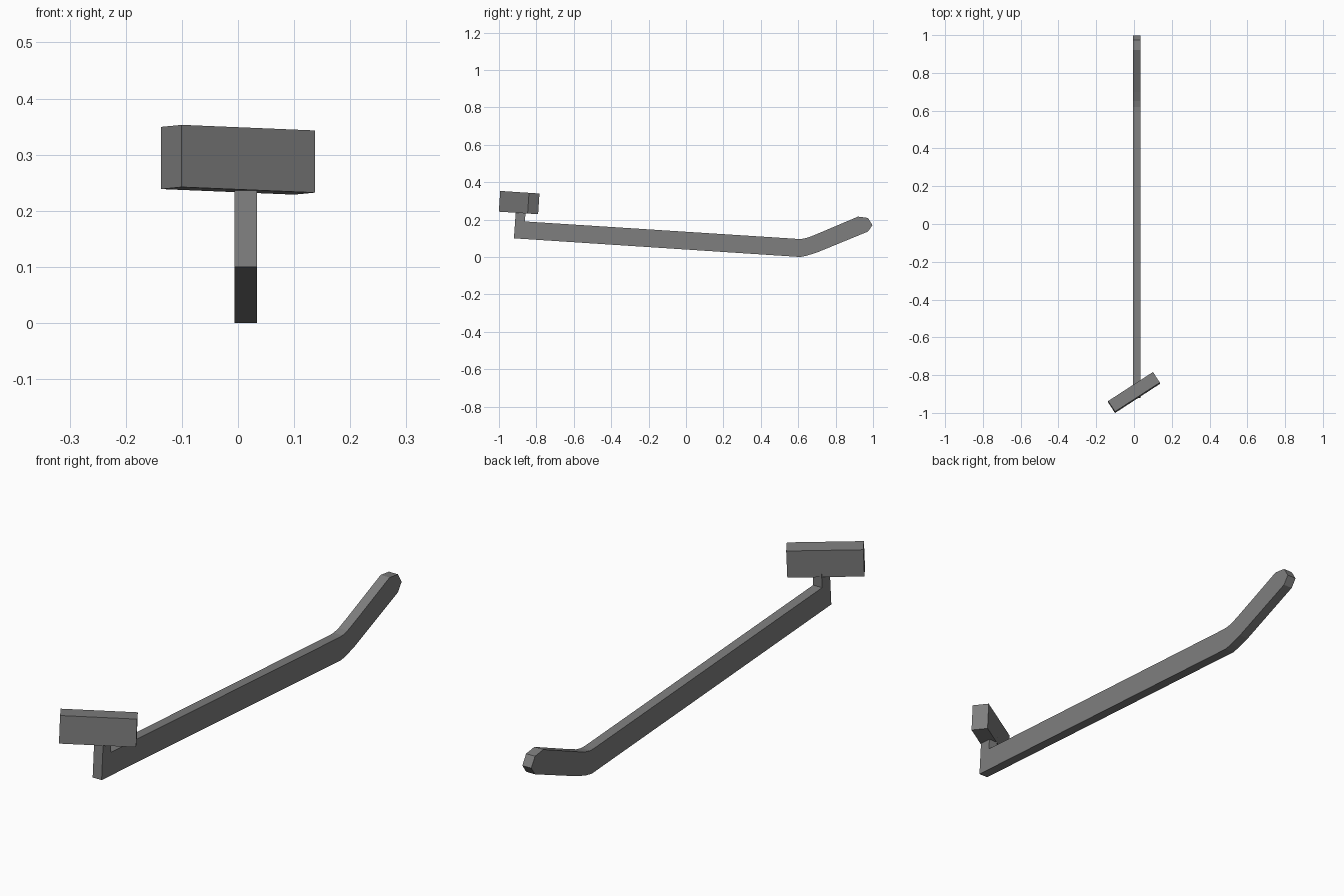
import bpy, bmesh
from math import radians
from mathutils import Matrix, Vector

cube = bpy.data.objects.get("Cube")
if cube:
    bpy.data.objects.remove(cube, do_unlink=True)

grey = bpy.data.materials.new("mid grey")
grey.use_nodes = True
COLOUR = (0.21, 0.21, 0.21, 1)
grey.diffuse_color = COLOUR
grey.node_tree.nodes["Principled BSDF"].inputs["Base Color"].default_value = COLOUR


def add_object(name, bm):
    bmesh.ops.recalc_face_normals(bm, faces=bm.faces)
    mesh = bpy.data.meshes.new(name)
    bm.to_mesh(mesh)
    bm.free()
    mesh.materials.append(grey)
    obj = bpy.data.objects.new(name, mesh)
    bpy.context.collection.objects.link(obj)
    return obj


# Bent arm with its upright stub: one side profile (y, z) extruded across x
profile = [
    (-0.92, 0.10), (0.567, 0.003), (0.61, 0.0), (0.645, 0.007), (0.70, 0.024),
    (0.973, 0.136), (0.997, 0.17), (0.973, 0.209), (0.92, 0.216),
    (0.70, 0.123), (0.652, 0.104), (0.62, 0.097), (0.594, 0.097),
    (-0.861, 0.19), (-0.857, 0.256), (-0.909, 0.26),
]
X_MIN, X_MAX = -0.006, 0.034
bm = bmesh.new()
side = bm.faces.new([bm.verts.new((X_MIN, y, z)) for y, z in profile])
grown = bmesh.ops.extrude_face_region(bm, geom=[side], use_keep_orig=True)
moved = [v for v in grown["geom"] if isinstance(v, bmesh.types.BMVert)]
bmesh.ops.translate(bm, verts=moved, vec=Vector((X_MAX - X_MIN, 0, 0)))
add_object("bent_arm", bm)

# Angled head block, tipped with the arm
bm = bmesh.new()
bmesh.ops.create_cube(bm, size=1)
bmesh.ops.scale(bm, vec=(0.283, 0.067, 0.111), verts=bm.verts)
head = add_object("head_block", bm)
head.matrix_world = (Matrix.Translation((0, -0.892, 0.291))
                     @ Matrix.Rotation(radians(-3.7), 4, 'X')
                     @ Matrix.Rotation(radians(33), 4, 'Z'))
